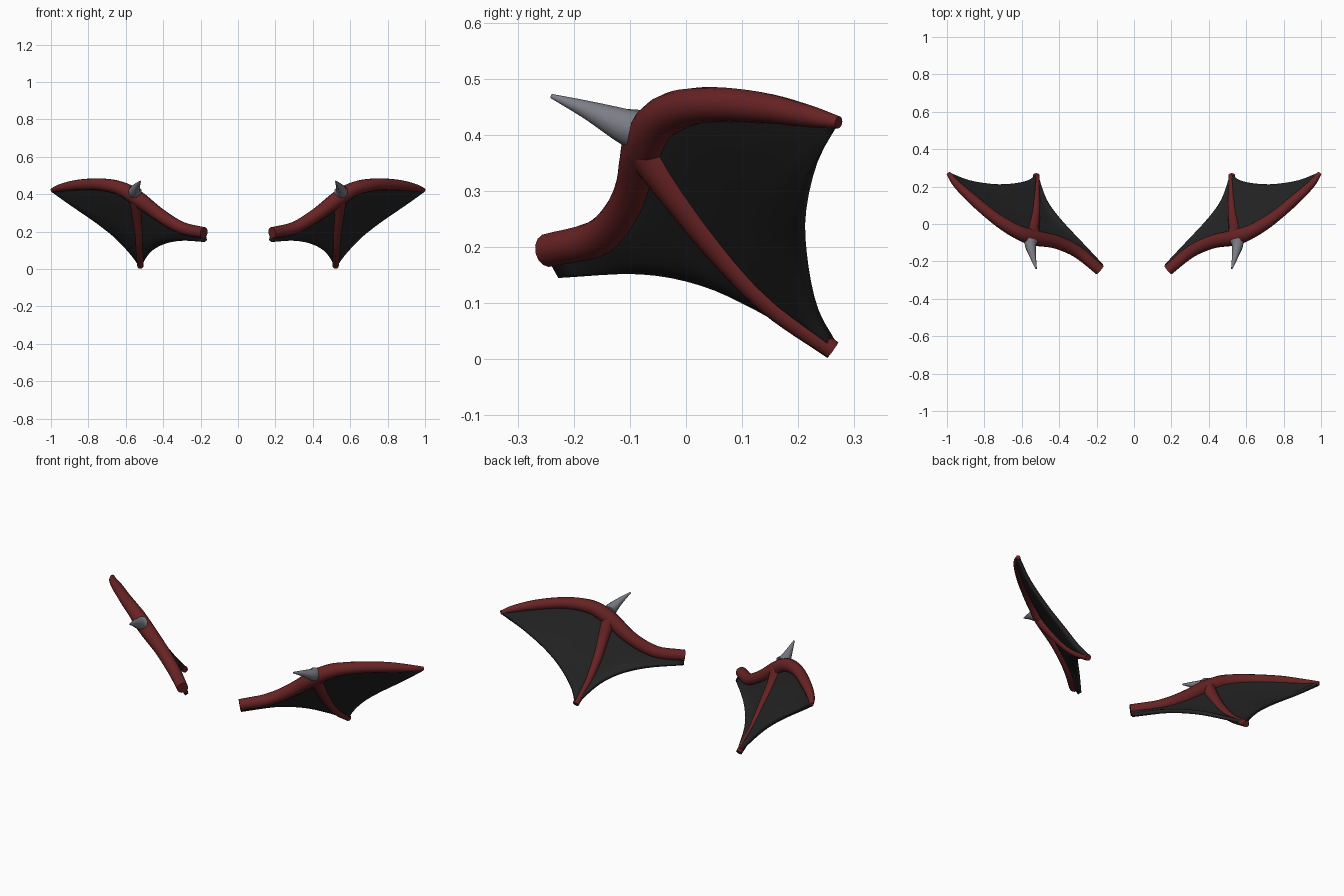
import bpy, bmesh, math
from mathutils import Vector

if "Cube" in bpy.data.objects:
    bpy.data.objects.remove(bpy.data.objects["Cube"], do_unlink=True)


def material(name, rgb):
    m = bpy.data.materials.new(name)
    m.use_nodes = True
    m.diffuse_color = (*rgb, 1)
    m.node_tree.nodes["Principled BSDF"].inputs["Base Color"].default_value = (*rgb, 1)
    return m


RED = material("dark red skin", (0.14, 0.017, 0.018))
BLACK = material("black membrane", (0.017, 0.017, 0.017))
GREY = material("grey horn", (0.2, 0.205, 0.24))


def spline(points, t):
    """Smooth curve through the points, t from 0 to 1."""
    n = len(points) - 1
    i = min(int(t * n), n - 1)
    f = t * n - i
    b, c = Vector(points[i]), Vector(points[i + 1])
    a = Vector(points[i - 1]) if i > 0 else 2 * b - c
    d = Vector(points[i + 2]) if i + 2 <= n else 2 * c - b
    return 0.5 * (2 * b + (c - a) * f + (2 * a - 5 * b + 4 * c - d) * f**2
                  + (3 * b - a - 3 * c + d) * f**3)


def finish(name, bm, mat, side, angle=50):
    for v in bm.verts:
        v.co.x *= side
    bmesh.ops.recalc_face_normals(bm, faces=bm.faces)
    me = bpy.data.meshes.new(name)
    bm.to_mesh(me)
    bm.free()
    me.materials.append(mat)
    ob = bpy.data.objects.new(("left_" if side > 0 else "right_") + name, me)
    bpy.context.collection.objects.link(ob)
    bpy.ops.object.select_all(action='DESELECT')
    ob.select_set(True)
    bpy.context.view_layer.objects.active = ob
    bpy.ops.object.shade_smooth_by_angle(angle=math.radians(angle))
    return ob


def tube(name, points, mat, side, steps=24, sides=14):
    """Tapered tube; each point is x, y, z, radius."""
    bm = bmesh.new()
    samples = [spline(points, i / steps) for i in range(steps + 1)]
    rings = []
    for i, s in enumerate(samples):
        along = (samples[min(i + 1, steps)] - samples[max(i - 1, 0)]).to_3d().normalized()
        u = along.cross(Vector((0.3, 0.8, 0.55))).normalized()
        v = along.cross(u)
        rings.append([bm.verts.new(s.to_3d() + s.w * (u * math.cos(a) + v * math.sin(a)))
                      for a in (math.tau * k / sides for k in range(sides))])
    for r, q in zip(rings, rings[1:]):
        for k in range(sides):
            j = (k + 1) % sides
            bm.faces.new((r[k], r[j], q[j], q[k]))
    bm.faces.new(rings[0])
    bm.faces.new(rings[-1])
    return finish(name, bm, mat, side)


def membrane(name, top, edge, strut, strut_at, side, n=16, m=10):
    """Skin stretched from the arm to the trailing edge, bowed along the strut."""
    bm = bmesh.new()
    grid = []
    for i in range(n + 1):
        t = i / n
        a, b = spline(top, t).to_3d(), spline(edge, t)
        weight = t if strut_at == 1 else 1 - t
        row = []
        for k in range(m + 1):
            s = k / m
            bow = spline(strut, s).to_3d() - Vector(strut[0][:3]).lerp(Vector(strut[-1][:3]), s)
            row.append(bm.verts.new(a.lerp(b, s) + bow * weight))
        grid.append(row)
    for r, q in zip(grid, grid[1:]):
        for k in range(m):
            bm.faces.new((r[k], r[k + 1], q[k + 1], q[k]))
    ob = finish(name, bm, BLACK, side)
    solid = ob.modifiers.new("thickness", 'SOLIDIFY')
    solid.thickness = 0.02
    solid.offset = 0


# Arm bones meet at the joint; the strut hangs from it
joint = (0.54, -0.072, 0.38, 0.042)
inner_arm = [(0.182, -0.246, 0.194, 0.03), (0.3, -0.15, 0.22, 0.033),
             (0.42, -0.095, 0.29, 0.036), joint]
outer_arm = [joint, (0.63, -0.038, 0.432, 0.038), (0.74, 0.03, 0.453, 0.032),
             (0.86, 0.13, 0.449, 0.028), (0.95, 0.215, 0.434, 0.02),
             (0.993, 0.272, 0.422, 0.011)]
strut = [joint, (0.538, -0.02, 0.3, 0.032), (0.527, 0.06, 0.195, 0.026),
         (0.524, 0.15, 0.098, 0.021), (0.522, 0.262, 0.016, 0.017)]

# Trailing edges of the two skin panels
inner_edge = [(0.172, -0.222, 0.15), (0.3, -0.08, 0.16), (0.4, 0.03, 0.14),
              (0.47, 0.13, 0.095), (0.518, 0.264, 0.018)]
outer_edge = [(0.524, 0.264, 0.022), (0.57, 0.23, 0.085), (0.65, 0.212, 0.17),
              (0.75, 0.208, 0.25), (0.88, 0.228, 0.34), (0.985, 0.268, 0.415)]

# Horn on the joint
horn = [(0.55, -0.085, 0.408, 0.037), (0.553, -0.115, 0.418, 0.031),
        (0.54, -0.175, 0.444, 0.017), (0.523, -0.24, 0.469, 0.004)]

for side in (1, -1):
    tube("wing_arm", inner_arm + outer_arm[1:], RED, side, 40)
    tube("wing_strut", strut, RED, side)
    tube("joint_horn", horn, GREY, side, 9, 12)
    membrane("inner_membrane", inner_arm, inner_edge, strut, 1, side)
    membrane("outer_membrane", outer_arm, outer_edge, strut, 0, side)
